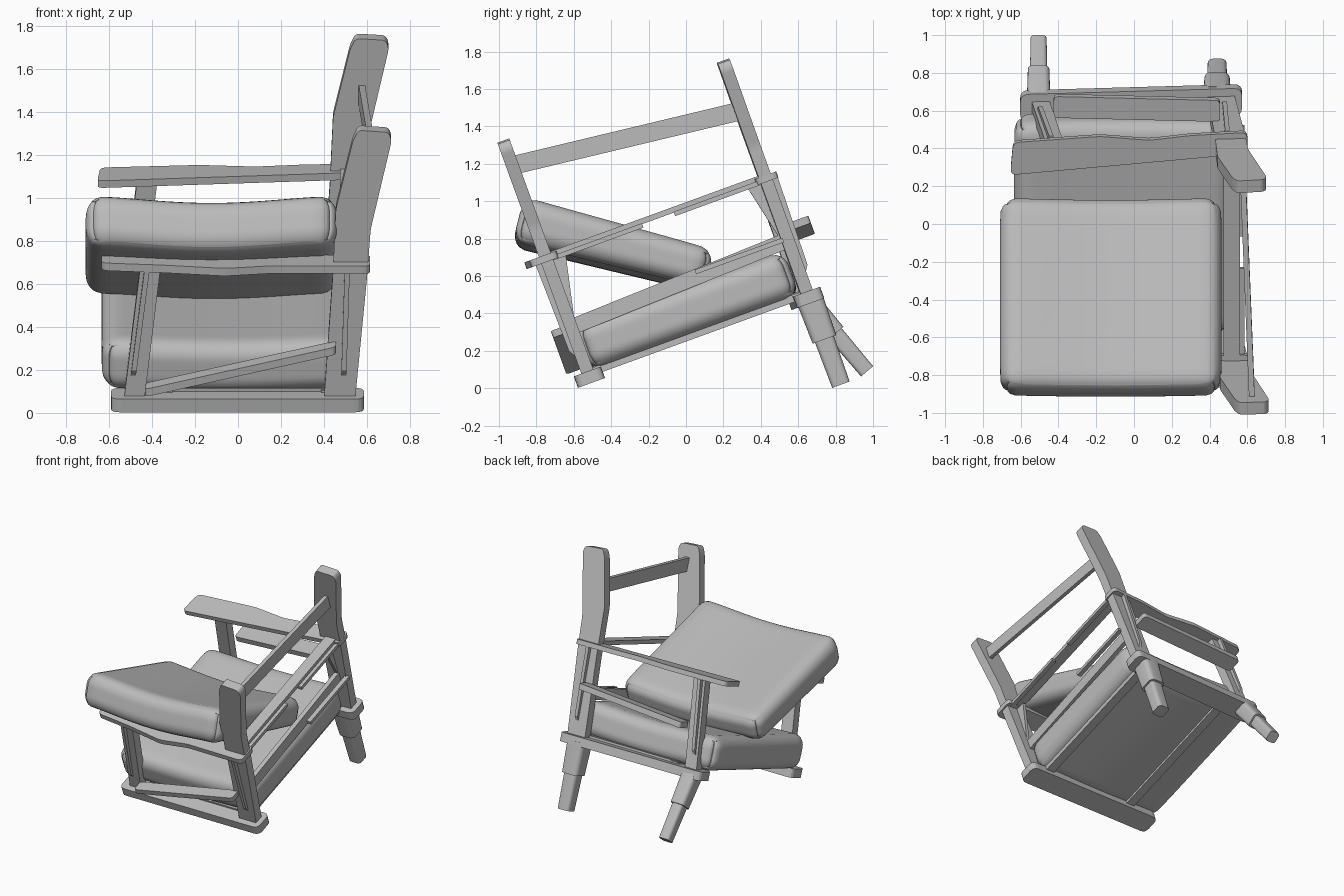
import bpy, bmesh, math
from mathutils import Matrix, Vector

cube = bpy.data.objects.get("Cube")
if cube:
    bpy.data.objects.remove(cube, do_unlink=True)

grey = bpy.data.materials.new("plain grey")
grey.use_nodes = True
grey.diffuse_color = (0.5, 0.5, 0.5, 1)
grey.node_tree.nodes["Principled BSDF"].inputs["Base Color"].default_value = (0.5, 0.5, 0.5, 1)

# The chair has toppled: its own frame (x, across, up) leans about x
LEAN = Matrix.Rotation(math.radians(20), 4, 'X')
STRAIGHT = Matrix.Identity(4)


def finish(name, bm, matrix, smooth=False):
    bmesh.ops.recalc_face_normals(bm, faces=bm.faces[:])
    bm.transform(matrix)
    mesh = bpy.data.meshes.new(name)
    bm.to_mesh(mesh)
    bm.free()
    mesh.materials.append(grey)
    ob = bpy.data.objects.new(name, mesh)
    bpy.context.collection.objects.link(ob)
    if smooth:
        bpy.ops.object.select_all(action='DESELECT')
        ob.select_set(True)
        bpy.context.view_layer.objects.active = ob
        bpy.ops.object.shade_smooth_by_angle(angle=math.radians(40))


def skew(row, col, amount, pivot=0.0):
    """Shear one axis along another, leaving the pivot in place."""
    m = Matrix.Identity(4)
    m[row][col] = amount
    m[row][3] = -amount * pivot
    return m


def rounded(points, r):
    """Outline with each corner replaced by a short curve."""
    pts = [Vector(p) for p in points]
    out = []
    for i, p in enumerate(pts):
        a = p + (pts[i - 1] - p).normalized() * r
        b = p + (pts[(i + 1) % len(pts)] - p).normalized() * r
        for k in range(5):
            t = k / 4
            out.append(a * (1 - t) ** 2 + p * 2 * t * (1 - t) + b * t * t)
    return out


def prism(name, outline, lo, hi, axis, r=0.0, shape=STRAIGHT):
    """Extrude an outline along an axis (0 x, 1 across, 2 up)."""
    pts = rounded(outline, r) if r else outline
    bm = bmesh.new()

    def ring(d):
        verts = []
        for p in pts:
            co = list(p)
            co.insert(axis, d)
            verts.append(bm.verts.new(co))
        return verts
    low, high = ring(lo), ring(hi)
    bm.faces.new(low)
    bm.faces.new(high)
    n = len(pts)
    for i in range(n):
        j = (i + 1) % n
        bm.faces.new((low[i], low[j], high[j], high[i]))
    finish(name, bm, LEAN @ shape)


def rect(a0, a1, b0, b1):
    return [(a0, b0), (a1, b0), (a1, b1), (a0, b1)]


def square_leg(name, a, b, half1, half2):
    """Tapered square bar with rounded long edges."""
    d = b - a
    bm = bmesh.new()
    bmesh.ops.create_cone(bm, cap_ends=True, segments=4, depth=d.length,
                          radius1=half1 * math.sqrt(2), radius2=half2 * math.sqrt(2),
                          matrix=Matrix.Rotation(math.radians(45), 4, 'Z'))
    # make sure the flats face the axes
    if min(abs(v.co.x) for v in bm.verts) < 1e-4:
        bm.transform(Matrix.Rotation(math.radians(45), 4, 'Z'))
    sides = [e for e in bm.edges if abs(e.verts[0].co.z - e.verts[1].co.z) > d.length / 2]
    bmesh.ops.bevel(bm, geom=sides, offset=half2 * 0.5, segments=4, profile=0.5, affect='EDGES')
    m = Matrix.Translation((a + b) / 2) @ d.to_track_quat('Z', 'Y').to_matrix().to_4x4()
    finish(name, bm, LEAN @ m, True)


def cushion(name, half, r, matrix, taper, dip):
    """Soft rounded box, thinner towards +y, with a dished top edge."""
    bm = bmesh.new()
    bmesh.ops.create_cube(bm, size=2)
    bmesh.ops.subdivide_edges(bm, edges=bm.edges[:], cuts=23, use_grid_fill=True)
    h = Vector(half)
    for v in bm.verts:
        u, w = v.co.x, v.co.y
        # push samples towards the edges so the corners stay round
        p = Vector([math.sin(c * math.pi / 2) * s for c, s in zip(v.co, h)])
        core = Vector([max(-s + r, min(s - r, c)) for c, s in zip(p, h)])
        if (p - core).length > 1e-6:
            p = core + (p - core).normalized() * r
        p.z *= 1 - taper * w
        p.z -= dip * math.cos(u * math.pi / 2) * (0.5 + 0.5 * math.cos(u * 4))
        p.y *= 1 - 0.015 * math.cos(u * math.pi / 2)
        corner = 1 - 0.03 * (u * w) ** 4
        p.x *= corner
        p.y *= corner
        v.co = p
    finish(name, bm, matrix, True)


# Side frames: bottom rail, bent back post, sloping front post, wedge brackets
back_profile = [(0.40, 0.25), (0.545, 0.25), (0.60, 0.85), (0.617, 1.09),
                (0.715, 1.53), (0.70, 1.57), (0.56, 1.58), (0.535, 1.53), (0.455, 1.19), (0.44, 0.85)]
front_profile = [(-0.53, 0.25), (-0.435, 0.25), (-0.36, 0.90), (-0.455, 0.90)]
far_frame = Matrix.Translation((-0.013, 0, 0)) @ skew(1, 0, 0.03, 0.55)
for side, mid, out, frame in (("near", -0.465, -1, STRAIGHT), ("far", 0.783, 1, far_frame)):
    prism(side + "_bottom_rail", rect(-0.59, 0.585, mid - 0.077, mid + 0.077), 0.2, 0.265, 2, 0.045, frame)
    prism(side + "_back_post", back_profile, mid - 0.034, mid + 0.034, 1, 0.02, frame)
    prism(side + "_front_post", front_profile, mid - 0.034, mid + 0.034, 1, 0, frame)
    # brackets under the armrest, tapering downwards
    for part, x, lean in (("front", -0.435, 0.12), ("back", 0.505, 0.03)):
        face = mid + out * 0.03
        bracket = [(face, 0.36), (face, 0.89), (face + out * 0.035, 0.89), (face + out * 0.025, 0.40)]
        prism(side + "_" + part + "_bracket", bracket, x - 0.012, x + 0.012, 0, 0, frame @ skew(0, 2, lean, 0.8))
    face = mid - out * 0.03
    prism(side + "_inner_bracket", [(face, 0.55), (face, 0.89), (face - out * 0.075, 0.89)],
          0.49, 0.515, 0, 0, frame)

# Wavy armrests
prism("near_armrest", [(-0.635, -0.51), (-0.35, -0.54), (-0.06, -0.585), (0.15, -0.55), (0.615, -0.555),
                       (0.615, -0.40), (0.15, -0.41), (-0.635, -0.35)], 0.89, 0.928, 2, 0.035)
prism("far_armrest", [(-0.655, 0.612), (0.45, 0.718), (0.6, 0.73), (0.6, 0.852), (0.3, 0.835),
                      (0.08, 0.808), (-0.18, 0.83), (-0.64, 0.795)], 0.89, 0.925, 2, 0.035)

# Loose side slats
prism("near_loose_slat", rect(-0.43, 0.455, -0.575, -0.49), 0.39, 0.428, 2, 0.025, skew(2, 0, 0.236))
prism("far_loose_slat", rect(-0.425, 0.455, 0.81, 0.93), 0.57, 0.612, 2, 0.025, skew(2, 0, 0.07))


# Back rails running between the two side frames
def back_rail(name, x0, x1, left_u, right_u, height, shape=STRAIGHT):
    prism(name, [(-0.45, left_u), (0.77, right_u), (0.77, right_u + height), (-0.45, left_u + height)],
          x0, x1, 0, 0, shape)


back_rail("top_back_rail", 0.585, 0.615, 1.385, 1.245, 0.1, skew(0, 1, -0.04, 0.16))
back_rail("middle_back_rail", 0.475, 0.56, 0.905, 0.905, 0.03)
back_rail("lower_back_rail", 0.475, 0.51, 0.475, 0.515, 0.085)
for i, (v0, v1, u) in enumerate(((-0.43, 0.08, 0.885), (0.26, 0.74, 0.885), (0.26, 0.76, 0.555))):
    prism("back_cleat_%d" % (i + 1), rect(v0, v1, u, u + 0.025), 0.55, 0.585, 0)

# Seat platform
prism("seat_panel", rect(-0.36, 0.44, -0.44, 0.76), 0.262, 0.28, 2)
for name, x in (("front_seat_rail", -0.34), ("back_seat_rail", 0.42)):
    prism(name, rect(-0.45, 0.77, 0.235, 0.275), x - 0.035, x + 0.035, 0)

# The two remaining legs, the front one bent outwards
for name, x, hip, foot, wide, thin in (("back", 0.44, 0.785, (0.785, -0.265), 0.073, 0.054),
                                       ("front", -0.505, 0.765, (0.941, -0.246), 0.062, 0.046)):
    top, end = Vector((x, hip, 0.23)), Vector((x, *foot))
    square_leg(name + "_leg_collar", top, top.lerp(end, 0.48), wide, wide * 0.92)
    square_leg(name + "_leg", top.lerp(end, 0.4), end, thin, thin * 0.92)

# Cushions: one on the seat, the back one fallen across the frame
cushion("seat_cushion", (0.575, 0.605, 0.125), 0.085,
        LEAN @ Matrix.Translation((-0.06, 0.145, 0.388)), 0.0, 0.015)
cushion("back_cushion", (0.587, 0.535, 0.115), 0.085,
        Matrix.Translation((-0.123, -0.385, 0.772)) @ Matrix.Rotation(math.radians(-14.5), 4, 'X'), 0.12, 0.03)
